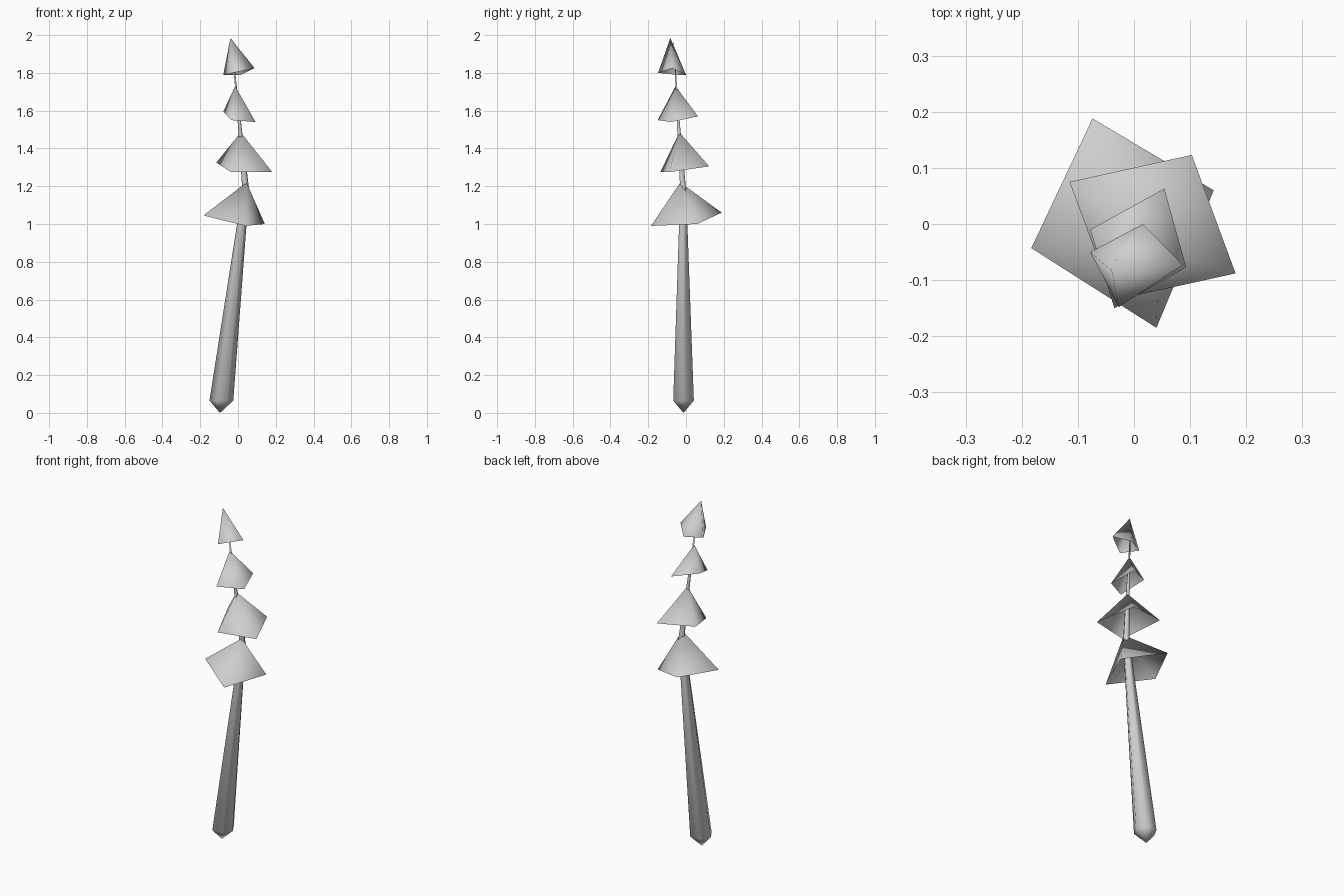
import bpy
import bmesh
from math import cos, sin, tau

default_cube = bpy.data.objects.get("Cube")
if default_cube:
    bpy.data.objects.remove(default_cube, do_unlink=True)

# One plain grey for the whole tree
grey = bpy.data.materials.new("plain grey")
grey.use_nodes = True
colour = (0.62, 0.62, 0.62, 1)
grey.diffuse_color = colour
grey.node_tree.nodes["Principled BSDF"].inputs["Base Color"].default_value = colour


def finish(bm, name):
    """Turn a bmesh into a smooth-shaded, coloured object."""
    for face in bm.faces:
        face.smooth = True
    mesh = bpy.data.meshes.new(name)
    bm.to_mesh(mesh)
    bm.free()
    mesh.materials.append(grey)
    obj = bpy.data.objects.new(name, mesh)
    bpy.context.collection.objects.link(obj)
    return obj


def fan(bm, ring, point, upward=True):
    """Close a ring of vertices to a single point."""
    tip = bm.verts.new(point)
    for a, b in zip(ring, ring[1:] + ring[:1]):
        bm.faces.new((a, b, tip) if upward else (b, a, tip))


def build_trunk(name, foot, sections, top, sides=6):
    """Loft a tapering, bent stem through rings and point both ends."""
    bm = bmesh.new()
    rings = []
    for x, y, z, radius in sections:
        angles = [tau * i / sides for i in range(sides)]
        rings.append([bm.verts.new((x + radius * cos(a), y + radius * sin(a), z))
                      for a in angles])
    for low, high in zip(rings, rings[1:]):
        for i in range(sides):
            j = (i + 1) % sides
            bm.faces.new((low[i], low[j], high[j], high[i]))
    fan(bm, rings[0], foot, upward=False)
    fan(bm, rings[-1], top)
    return finish(bm, name)


def build_canopy(name, apex, corners):
    """Four-sided foliage tier, open underneath."""
    bm = bmesh.new()
    fan(bm, [bm.verts.new(corner) for corner in corners], apex)
    return finish(bm, name)


# Bent trunk, running up through every tier
build_trunk("trunk", (-0.095, -0.013, 0),
            [(-0.088, -0.013, 0.065, 0.063),
             (0.041, -0.015, 1.18, 0.018),
             (0.008, -0.04, 1.53, 0.009)],
            (-0.035, -0.066, 1.975))

# Foliage tiers, each leaning and turned its own way
# Corners run left, front, right, back as seen from the front
tiers = {
    "canopy_lowest": ((0.045, -0.03, 1.22),
                      [(-0.183, -0.043, 1.045), (0.04, -0.185, 0.99),
                       (0.142, 0.06, 1.0), (-0.074, 0.188, 1.06)]),
    "canopy_lower": ((0.015, -0.035, 1.485),
                     [(-0.115, 0.075, 1.325), (-0.037, -0.136, 1.275),
                      (0.181, -0.088, 1.275), (0.103, 0.123, 1.305)]),
    "canopy_upper": ((-0.015, -0.055, 1.73),
                     [(-0.078, -0.01, 1.595), (-0.035, -0.15, 1.55),
                      (0.093, -0.077, 1.54), (0.054, 0.063, 1.57)]),
    "canopy_top": ((-0.04, -0.083, 1.985),
                   [(-0.078, -0.05, 1.79), (-0.027, -0.148, 1.8),
                    (0.087, -0.073, 1.825), (0.016, 0, 1.79)]),
}
for tier_name, (apex, corners) in tiers.items():
    build_canopy(tier_name, apex, corners)
